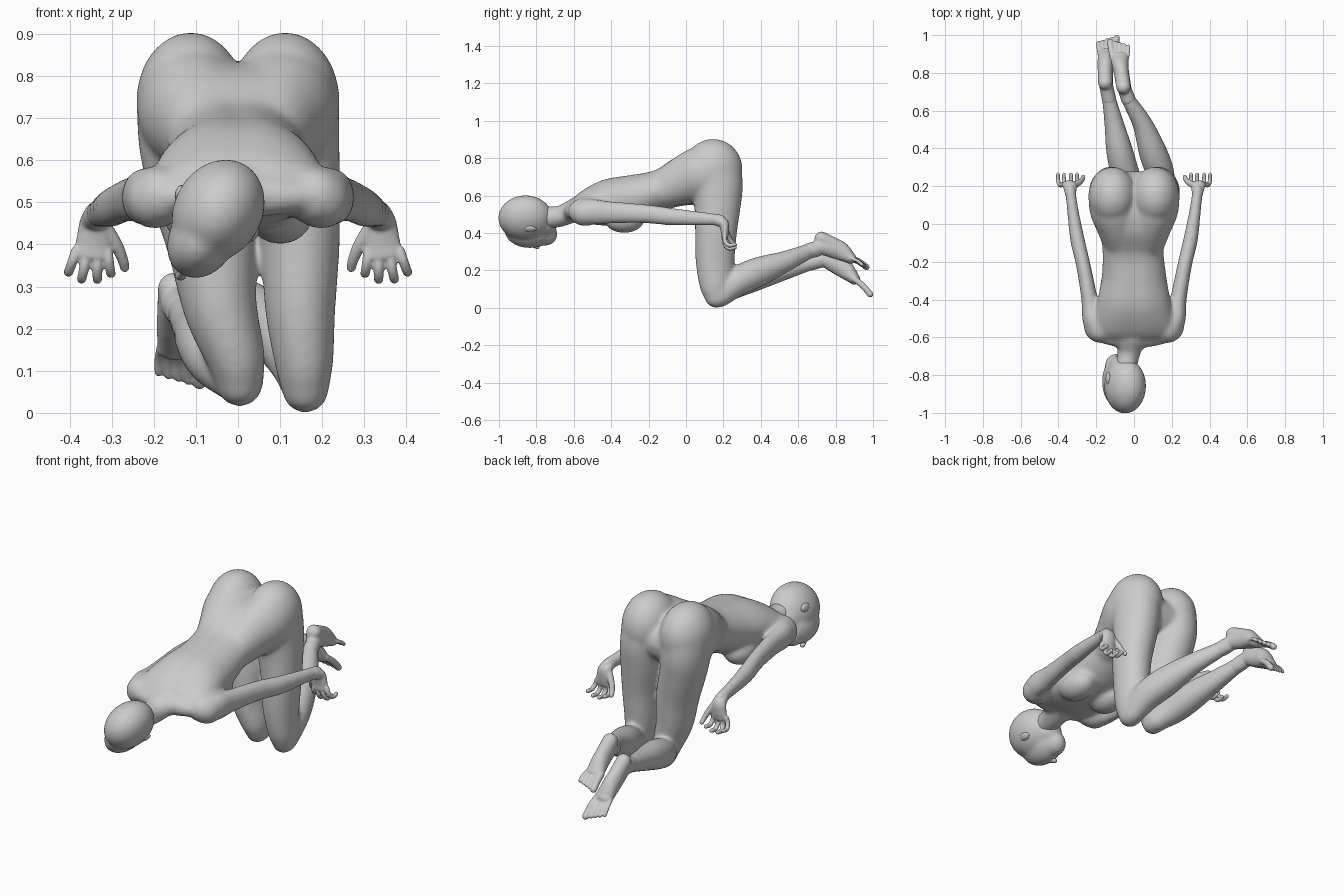
import bpy, bmesh, math
from mathutils import Vector, Matrix

HEAD_ROT = Matrix.Rotation(math.radians(30), 4, 'Y')


def ball(bm, c, r, rot=Matrix.Identity(4)):
    m = Matrix.Translation(c) @ rot @ Matrix.Diagonal((*r, 1))
    bmesh.ops.create_uvsphere(bm, u_segments=32, v_segments=20, radius=1, matrix=m)


def spline(a, b, c, d, t):
    return 0.5 * (2 * b + (c - a) * t + (2 * a - 5 * b + 4 * c - d) * t * t + (3 * b - a - 3 * c + d) * t ** 3)


def loft(bm, stations, groove=0.0, n=32, steps=6):
    """Rounded tube through stations (x, y, z, half width, half depth)."""
    s = [Vector(p) for p in stations]
    e = [s[0]] + s + [s[-1]]
    pts = [spline(*e[i:i + 4], k / steps) for i in range(len(s) - 1) for k in range(steps)] + [s[-1]]
    pos = [Vector(p[:3]) for p in pts]
    rings = []
    last = len(pts) - 1
    caps = (0.25, 0.55, 0.8, 0.97)
    for i, p in enumerate(pts):
        t = (pos[min(i + 1, last)] - pos[max(i - 1, 0)]).normalized()
        side = (Vector((1, 0, 0)) - t * t.x).normalized()
        up = side.cross(t)
        a, b = p[3], p[4]
        rows = [(0, 1)]
        h = min(a, b)
        if i == 0:
            rows = [(-h * c, math.sqrt(1 - c * c)) for c in reversed(caps)] + rows
        if i == last:
            rows += [(h * c, math.sqrt(1 - c * c)) for c in caps]
        for off, k in rows:
            ring = []
            for j in range(n):
                w = 2 * math.pi * j / n
                g = 1 - groove * math.exp(-(math.cos(w) / 0.2) ** 2) * (math.sin(w) > 0)
                ring.append(bm.verts.new(pos[i] + t * off + side * a * k * math.cos(w) + up * b * k * g * math.sin(w)))
            rings.append(ring)
    for r, q in zip(rings, rings[1:]):
        for j in range(n):
            bm.faces.new((r[j], r[(j + 1) % n], q[(j + 1) % n], q[j]))
    bm.faces.new(rings[0])
    bm.faces.new(rings[-1])


def finish(name, bm, voxel, smooth):
    bmesh.ops.recalc_face_normals(bm, faces=bm.faces)
    me = bpy.data.meshes.new(name)
    bm.to_mesh(me)
    bm.free()
    me.polygons.foreach_set('use_smooth', [True] * len(me.polygons))
    ob = bpy.data.objects.new(name, me)
    bpy.context.collection.objects.link(ob)
    m = ob.modifiers.new('fuse', 'REMESH')
    m.mode, m.voxel_size, m.use_smooth_shade = 'VOXEL', voxel, True
    m = ob.modifiers.new('soften', 'SMOOTH')
    m.factor, m.iterations = 0.5, smooth
    return ob


# Torso with spine groove, neck
body = bmesh.new()
loft(body, [(0, -.605, .515, .20, .052), (0, -.54, .537, .215, .092), (0, -.42, .565, .197, .128),
            (0, -.28, .588, .172, .13), (-.005, -.13, .635, .163, .113), (0, 0, .685, .19, .14),
            (0, .10, .70, .215, .14), (0, .17, .69, .20, .11)], groove=.07)
loft(body, [(-.01, -.50, .55, .13, .07), (-.015, -.59, .525, .10, .063), (-.025, -.67, .49, .064, .057),
            (-.038, -.74, .485, .058, .06), (-.05, -.82, .485, .06, .06)])

# Chest, shoulders, hips and arms, mirrored
for s in (-1, 1):
    ball(body, (s * .10, -.33, .475), (.08, .11, .075))
    ball(body, (s * .197, -.54, .508), (.07, .082, .072))
    ball(body, (s * .112, .145, .74), (.13, .158, .164))
    loft(body, [(s * .07, -.12, .633, .088, .10), (s * .083, -.01, .682, .117, .132),
                (s * .103, .08, .715, .132, .148), (s * .112, .14, .725, .129, .14)])
    loft(body, [(s * .18, -.56, .515, .072, .07), (s * .222, -.50, .513, .053, .069),
                (s * .235, -.40, .51, .044, .06), (s * .268, -.22, .503, .039, .052),
                (s * .30, -.08, .488, .039, .048), (s * .325, .08, .477, .031, .038),
                (s * .338, .19, .47, .029, .031)])

# Thighs
loft(body, [(.118, .145, .75, .122, .15), (.126, .168, .65, .115, .137), (.135, .168, .54, .108, .124),
            (.147, .16, .40, .095, .112), (.148, .155, .25, .084, .104), (.157, .16, .12, .07, .088),
            (.16, .168, .055, .056, .068)])
loft(body, [(-.118, .145, .75, .122, .15), (-.12, .168, .65, .117, .137), (-.10, .168, .54, .113, .124),
            (-.064, .16, .40, .105, .112), (-.042, .155, .25, .088, .104), (-.005, .16, .13, .07, .088),
            (.004, .168, .07, .056, .068)])

# Shins
loft(body, [(.16, .185, .065, .057, .062), (.14, .27, .137, .074, .078), (.10, .38, .19, .075, .08),
            (.045, .53, .248, .054, .058), (-.03, .66, .305, .038, .042), (-.045, .70, .325, .034, .038)])
loft(body, [(.005, .185, .078, .057, .062), (-.045, .27, .128, .074, .075), (-.075, .38, .168, .072, .075),
            (-.105, .53, .205, .053, .056), (-.132, .66, .24, .038, .042), (-.142, .70, .255, .034, .038)])
finish('body', body, .0075, 36)

# Head, turned about the neck axis
head = bmesh.new()
C = Vector((-.047, -.885, .48))


def local(x, y, z):
    return C + HEAD_ROT @ Vector((x, y, z))


ball(head, local(0, .027, 0), (.105, .146, .127), HEAD_ROT)
ball(head, local(0, .05, -.078), (.078, .135, .097), HEAD_ROT)
ball(head, local(0, .132, -.098), (.055, .066, .066), HEAD_ROT)
ball(head, local(0, .11, -.03), (.072, .088, .08), HEAD_ROT)
finish('head', head, .0065, 26)

# Facial details and ears
face = bmesh.new()
loft(face, [(*local(0, .04, -.160), .008, .008), (*local(0, .07, -.172), .01, .01),
            (*local(0, .09, -.178), .014, .012)])
for y in (.122, .133):
    ball(face, local(0, y, -.154), (.021, .007, .01), HEAD_ROT)
finish('nose_and_lips', face, .004, 3)
for s, name in ((-1, 'ear_right'), (1, 'ear_left')):
    ear = bmesh.new()
    tilt = HEAD_ROT @ Matrix.Rotation(s * math.radians(15), 4, 'Y')
    bmesh.ops.create_uvsphere(ear, u_segments=24, v_segments=16, radius=1,
                              matrix=Matrix.Translation(local(s * .099, .06 - s * .008, -.01)) @ tilt
                              @ Matrix.Diagonal((.012, .034, .021, 1)))
    finish(name, ear, .004, 2)

# Hands with curled fingers
for s, name in ((-1, 'hand_right'), (1, 'hand_left')):
    h = bmesh.new()
    loft(h, [(s * .336, .16, .471, .029, .031), (s * .339, .20, .452, .037, .028),
             (s * .342, .208, .41, .042, .022), (s * .346, .207, .375, .044, .017)])
    for base, tip, low in ((.310, .302, .332), (.334, .334, .318), (.360, .371, .319), (.384, .402, .335)):
        loft(h, [(s * base, .207, .385, .0125, .0125), (s * (base + tip) / 2, .207, low + .025, .012, .012),
                 (s * tip, .228, low, .0115, .0115), (s * tip, .262, low + .004, .0105, .0105)], n=16)
    loft(h, [(s * .318, .205, .44, .02, .018), (s * .29, .22, .40, .016, .016),
             (s * .274, .236, .365, .013, .013), (s * .269, .25, .345, .0115, .0115)], n=16)
    finish(name, h, .004, 5)


# Feet, soles up, with big toe on the inner side
def foot(name, shin, ankle, heel, mid, front, tip, inner):
    f = bmesh.new()
    loft(f, [(*shin, .038, .042), (*ankle, .036, .042), (*heel, .034, .038)])
    loft(f, [(*ankle, .037, .038), (*mid, .041, .053), (*front, .048, .031)])
    loft(f, [(*heel, .038, .038), (*mid, .04, .05), (*front, .048, .03)])
    a, b = Vector(front), Vector(tip)
    for i in range(5):
        off = Vector((inner * (.039 - .0205 * i - .003 * (i > 0)), 0, 0))
        r = .017 if i == 0 else .0125 - .0006 * i
        end = a.lerp(b, 1 - .07 * i) + off * 1.12
        loft(f, [(*(a + off * .9), r, r), (*((a + off).lerp(end, .5) + Vector((0, .004, .004))), r, r),
                 (*end, r, r)], n=16)
    finish(name, f, .0042, 10)


foot('foot_left', (-.03, .66, .305), (-.05, .715, .325), (-.056, .725, .37),
     (-.068, .81, .312), (-.077, .88, .266), (-.082, .965, .218), -1)
foot('foot_right', (-.132, .66, .24), (-.147, .73, .262), (-.152, .748, .295),
     (-.152, .83, .22), (-.143, .90, .155), (-.135, .985, .072), 1)
